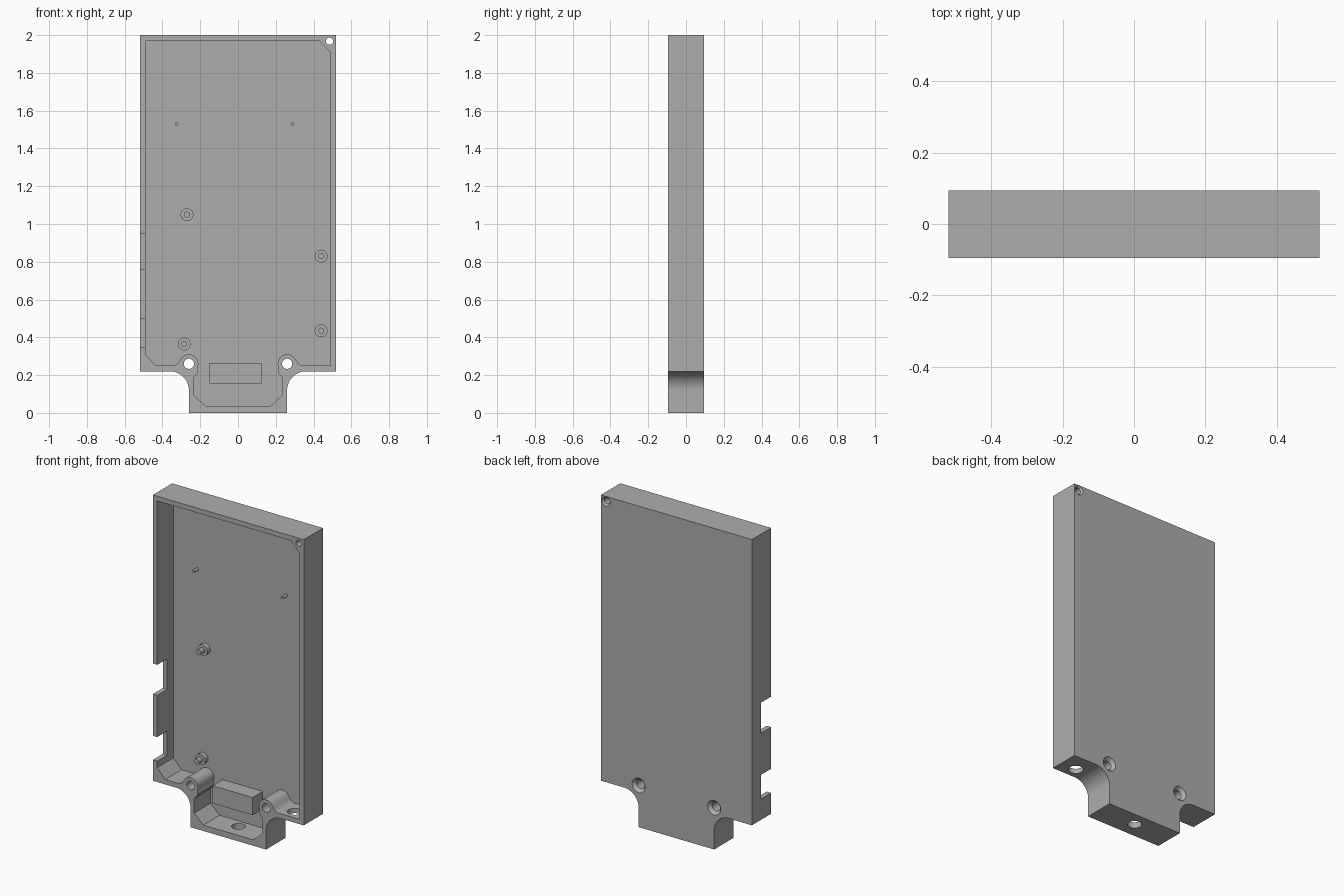
import bpy, bmesh
from math import radians, cos, sin, pi
from mathutils import Matrix

FRONT, BACK, FLOOR = -0.095, 0.094, 0.065

cube = bpy.data.objects.get("Cube")
if cube:
    bpy.data.objects.remove(cube, do_unlink=True)

grey = bpy.data.materials.new("plain grey")
grey.use_nodes = True
colour = (0.42, 0.42, 0.42, 1)
grey.diffuse_color = colour
grey.node_tree.nodes["Principled BSDF"].inputs["Base Color"].default_value = colour


def finish(name, bm):
    bmesh.ops.recalc_face_normals(bm, faces=bm.faces)
    mesh = bpy.data.meshes.new(name)
    bm.to_mesh(mesh)
    bm.free()
    mesh.materials.append(grey)
    obj = bpy.data.objects.new(name, mesh)
    bpy.context.collection.objects.link(obj)
    return obj


def prism(name, outline, y0, y1):
    """Extrude an (x, z) outline along y."""
    bm = bmesh.new()
    face = bm.faces.new([bm.verts.new((x, y0, z)) for x, z in outline])
    grown = bmesh.ops.extrude_face_region(bm, geom=[face])["geom"]
    verts = [v for v in grown if isinstance(v, bmesh.types.BMVert)]
    bmesh.ops.translate(bm, verts=verts, vec=(0, y1 - y0, 0))
    return finish(name, bm)


def box(name, x0, x1, y0, y1, z0, z1):
    return prism(name, [(x0, z0), (x1, z0), (x1, z1), (x0, z1)], y0, y1)


def rod(name, x, z, y0, y1, r0, r1=None):
    """Cylinder or cone along y, radius r0 at y0 and r1 at y1."""
    bm = bmesh.new()
    turn = Matrix.Translation((x, (y0 + y1) / 2, z)) @ Matrix.Rotation(-pi / 2, 4, 'X')
    bmesh.ops.create_cone(bm, cap_ends=True, segments=32, radius1=r0,
                          radius2=r0 if r1 is None else r1, depth=y1 - y0, matrix=turn)
    return finish(name, bm)


def upright(name, x, y, z, r, depth):
    bm = bmesh.new()
    bmesh.ops.create_cone(bm, cap_ends=True, segments=32, radius1=r, radius2=r,
                          depth=depth, matrix=Matrix.Translation((x, y, z)))
    return finish(name, bm)


def select(obj):
    bpy.ops.object.select_all(action='DESELECT')
    obj.select_set(True)
    bpy.context.view_layer.objects.active = obj


def cut(target, cutter):
    mod = target.modifiers.new("cut", 'BOOLEAN')
    mod.operation, mod.solver, mod.object = 'DIFFERENCE', 'EXACT', cutter
    select(target)
    bpy.ops.object.modifier_apply(modifier=mod.name)
    bpy.data.objects.remove(cutter, do_unlink=True)


def arc(cx, cz, r, a0, a1, steps):
    angles = [radians(a0 + (a1 - a0) * i / steps) for i in range(steps + 1)]
    return [(cx + r * cos(a), cz + r * sin(a)) for a in angles]


def mirrored(points):
    return [(-x, z) for x, z in reversed(points)]


# Outer body with filleted neck
half = [(0.52, 2), (0.52, 0.22)] + arc(0.36, 0.12, 0.1, 90, 180, 16) + [(0.26, 0)]
case = prism("case_shell", half + mirrored(half), FRONT, BACK)

# Cavity, wrapping round the two screw posts
post = ([(0.345, 0.25), (0.331, 0.253), (0.318, 0.263), (0.307, 0.28)]
        + arc(0.26, 0.26, 0.05, 45, 205, 16)
        + [(0.21, 0.217), (0.235, 0.185), (0.235, 0.095), (0.172, 0.037)])
cavity = ([(-0.49, 1.97), (0.43, 1.97), (0.49, 1.91), (0.49, 0.25)] + post
          + mirrored(post) + [(-0.435, 0.25), (-0.49, 0.31)])
cut(case, prism("cavity_cutter", cavity, FRONT - 0.05, FLOOR))

# Connector notches in the side wall
for z0, z1 in [(0.35, 0.5), (0.76, 0.95)]:
    cut(case, box("notch_cutter", -0.6, -0.47, FRONT - 0.05, 0.003, z0, z1))

# Screw holes, countersunk at the back
for x, z, r, sink in [(-0.26, 0.26, 0.027, 0.046), (0.26, 0.26, 0.027, 0.046),
                      (0.485, 1.968, 0.019, 0.03)]:
    cut(case, rod("hole_cutter", x, z, FRONT - 0.05, BACK + 0.05, r))
    slope = sink - r
    cut(case, rod("sink_cutter", x, z, BACK - slope, BACK + 0.001, r, sink))

# Cable holes through the lower walls
cut(case, upright("cable_hole_cutter", 0.41, -0.025, 0.23, 0.043, 0.1))
cut(case, upright("cable_hole_cutter", 0, 0.005, 0.02, 0.04, 0.1))

# Support block
box("support_block", -0.15, 0.125, -0.035, FLOOR + 0.005, 0.155, 0.265)

# Standoffs with pins
parts = [case]
for x, z in [(-0.27, 1.05), (-0.285, 0.365), (0.44, 0.83), (0.44, 0.435)]:
    parts.append(rod("standoff", x, z, FLOOR - 0.03, FLOOR + 0.005, 0.034))
    parts.append(rod("standoff_pin", x, z, FLOOR - 0.065, FLOOR - 0.025, 0.016))

# Small locating pegs
for x in (-0.325, 0.288):
    parts.append(rod("locating_peg", x, 1.53, FLOOR - 0.04, FLOOR + 0.005, 0.009))

for part in parts:
    select(part)
    bpy.ops.object.shade_smooth_by_angle(angle=radians(30))
